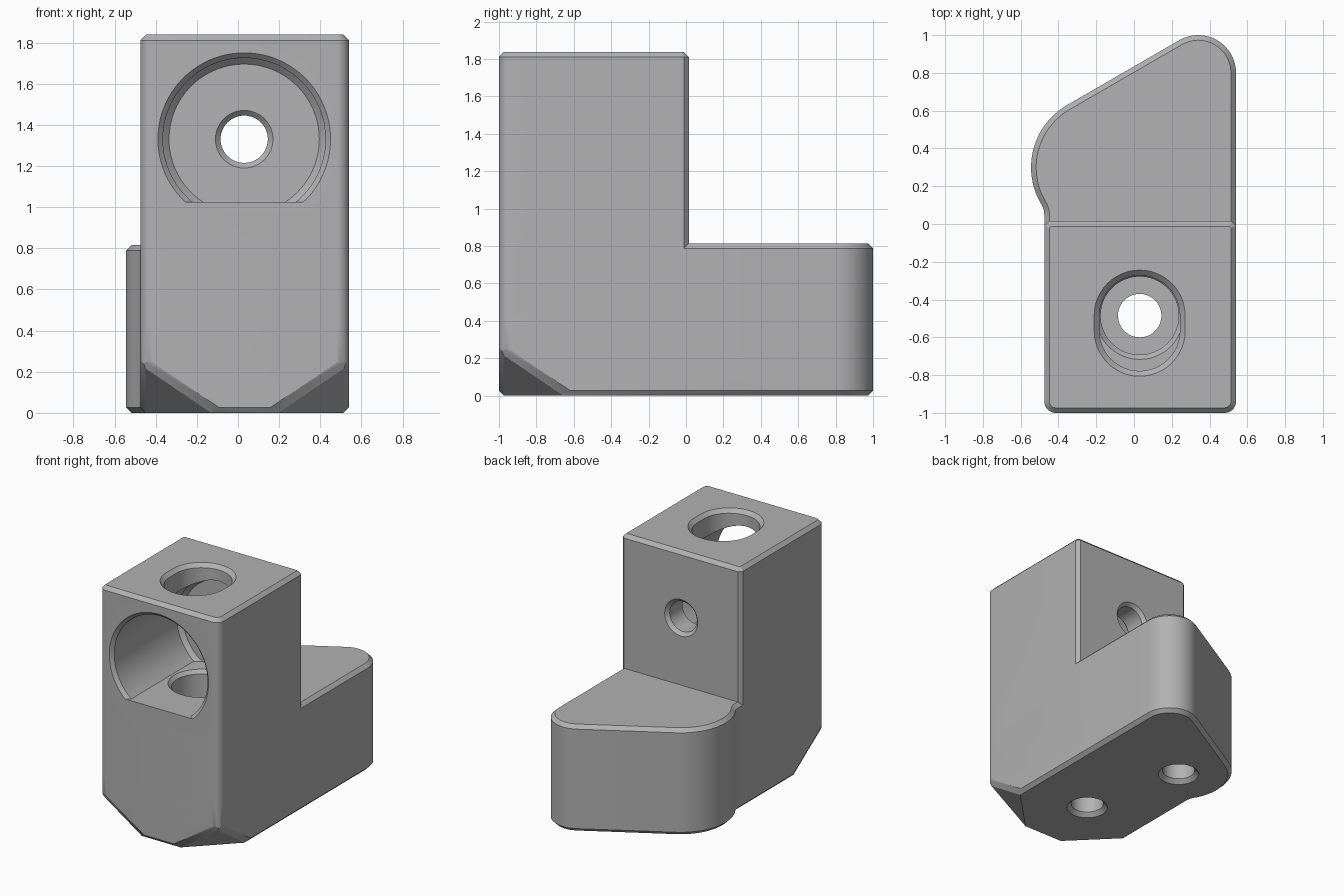
import bpy, bmesh, math
from mathutils import Vector

if "Cube" in bpy.data.objects:
    bpy.data.objects.remove(bpy.data.objects["Cube"])

C = 0.027                       # chamfer size
XL, XR, CX = -0.475, 0.54, 0.03  # tower sides and hole axis
HOLE_Y, BORE_Z = -0.485, 1.33

mat = bpy.data.materials.new("machined_grey")
mat.diffuse_color = (0.445, 0.445, 0.445, 1)
mat.use_nodes = True
mat.node_tree.nodes["Principled BSDF"].inputs["Base Color"].default_value = mat.diffuse_color


def arc(cx, cy, r, a0, a1, n):
    """Points on an arc, angles in degrees."""
    return [(cx + r * math.cos(math.radians(a0 + (a1 - a0) * i / n)),
             cy + r * math.sin(math.radians(a0 + (a1 - a0) * i / n))) for i in range(n + 1)]


def loft(name, rings, place=lambda u, v, w: (u, v, w)):
    """Closed solid from rings given as (outline, height)."""
    bm = bmesh.new()
    loops = [[bm.verts.new(place(u, v, h)) for u, v in pts] for pts, h in rings]
    for a, b in zip(loops, loops[1:]):
        for i in range(len(a)):
            j = (i + 1) % len(a)
            bm.faces.new((a[i], a[j], b[j], b[i]))
    bm.faces.new(loops[0])
    bm.faces.new(loops[-1])
    bmesh.ops.recalc_face_normals(bm, faces=bm.faces)
    me = bpy.data.meshes.new(name)
    bm.to_mesh(me)
    bm.free()
    me.materials.append(mat)
    ob = bpy.data.objects.new(name, me)
    bpy.context.collection.objects.link(ob)
    return ob


def combine(target, other, op):
    """Apply a boolean and discard the helper."""
    mod = target.modifiers.new(op, 'BOOLEAN')
    mod.operation, mod.object, mod.solver = op, other, 'EXACT'
    bpy.context.view_layer.objects.active = target
    bpy.ops.object.modifier_apply(modifier=mod.name)
    bpy.data.objects.remove(other)


def front_corners(o):
    return arc(XL + 0.06, -0.94, 0.06 - o, 180, 270, 8) + arc(XR - 0.06, -0.94, 0.06 - o, 270, 360, 8)


def base_outline(o):
    return (front_corners(o)
            + arc(0.34, 0.80, 0.20 - o, 0, 120, 20)          # right lobe
            + arc(-0.165, 0.30, 0.38 - o, 120, 211.3, 24)    # left lobe
            + arc(XL - 0.10, 0.05, 0.10 + o, 31.3, 0, 6))    # concave blend


def tower_outline(o):
    k = 0.41 * o
    return front_corners(o) + [(XR - o, -0.01 - k), (XR - 0.025 - k, 0.015 - o),
                               (XL + 0.025 + k, 0.015 - o), (XL + o, -0.01 - k)]


# Base with chamfered top and bottom rims
body = loft("bracket_body", [(base_outline(C), 0), (base_outline(0), C),
                             (base_outline(0), 0.815 - C), (base_outline(C), 0.815)])

# Slanted lower front corners, each with softened edges
bm = bmesh.new()
bm.from_mesh(body.data)
for s, x in ((1, XR), (-1, XL)):
    cut = Vector((s / 0.37, -1 / 0.37, -1 / 0.25)).normalized()
    top = Vector((x, -1, 0.25))
    planes = [(top, cut)]
    for wall in (Vector((0, -1, 0)), Vector((s, 0, 0))):
        n = (wall + cut).normalized()
        planes.append((top - n * 0.0147, n))
    for co, n in planes:
        bmesh.ops.bisect_plane(bm, geom=bm.verts[:] + bm.edges[:] + bm.faces[:], dist=1e-6,
                               plane_co=co, plane_no=n, clear_outer=True)
        bmesh.ops.holes_fill(bm, edges=[e for e in bm.edges if e.is_boundary], sides=0)
bmesh.ops.recalc_face_normals(bm, faces=bm.faces)
bm.to_mesh(body.data)
bm.free()

# Tower
tower = loft("tower", [(tower_outline(0), 0.4), (tower_outline(0), 1.838 - C), (tower_outline(C), 1.838)])
combine(body, tower, 'UNION')


# Front bore with flat floor
def d_shape(r):
    a = math.degrees(math.asin(0.305 / r))
    return arc(CX, BORE_Z, r, -a, 180 + a, 72)


def along_y(u, v, w):
    return (u, w, v)


def circle(cx, cy, r, n=48):
    return arc(cx, cy, r, 0, 360 - 360 / n, n - 1)


def slot(r):
    return arc(CX, HOLE_Y, r, 0, 180, 24) + arc(CX, HOLE_Y - 0.08, r, 180, 360, 24)


combine(body, loft("front_bore", [(d_shape(0.445), -1.025), (d_shape(0.395), -0.975),
                                  (d_shape(0.395), -0.22), (d_shape(0.365), -0.19)], along_y), 'DIFFERENCE')

# Small hole through the back wall
combine(body, loft("back_hole", [(circle(CX, BORE_Z, r), y) for r, y in
                                 ((0.165, -0.215), (0.115, -0.165), (0.115, -0.01), (0.165, 0.04))],
                   along_y), 'DIFFERENCE')

# Slotted opening in the top
combine(body, loft("top_slot", [(slot(0.213), 1.4), (slot(0.213), 1.81), (slot(0.27), 1.867)]), 'DIFFERENCE')

# Counterbore in the bore floor and the screw hole below it
combine(body, loft("counterbore", [(circle(CX, HOLE_Y, r), z) for r, z in
                                   ((0.207, 0.81), (0.207, 1.0), (0.265, 1.058))]), 'DIFFERENCE')
combine(body, loft("screw_hole", [(circle(CX, HOLE_Y, r), z) for r, z in
                                  ((0.17, -0.025), (0.115, 0.03), (0.115, 0.85))]), 'DIFFERENCE')

# Blind hole under the foot
combine(body, loft("blind_hole", [(circle(-0.165, 0.30, r), z) for r, z in
                                  ((0.17, -0.025), (0.115, 0.03), (0.115, 0.6))]), 'DIFFERENCE')

# Smooth round walls, crisp chamfers
bpy.ops.object.select_all(action='DESELECT')
body.select_set(True)
bpy.context.view_layer.objects.active = body
bpy.ops.object.shade_smooth_by_angle(angle=math.radians(25))
